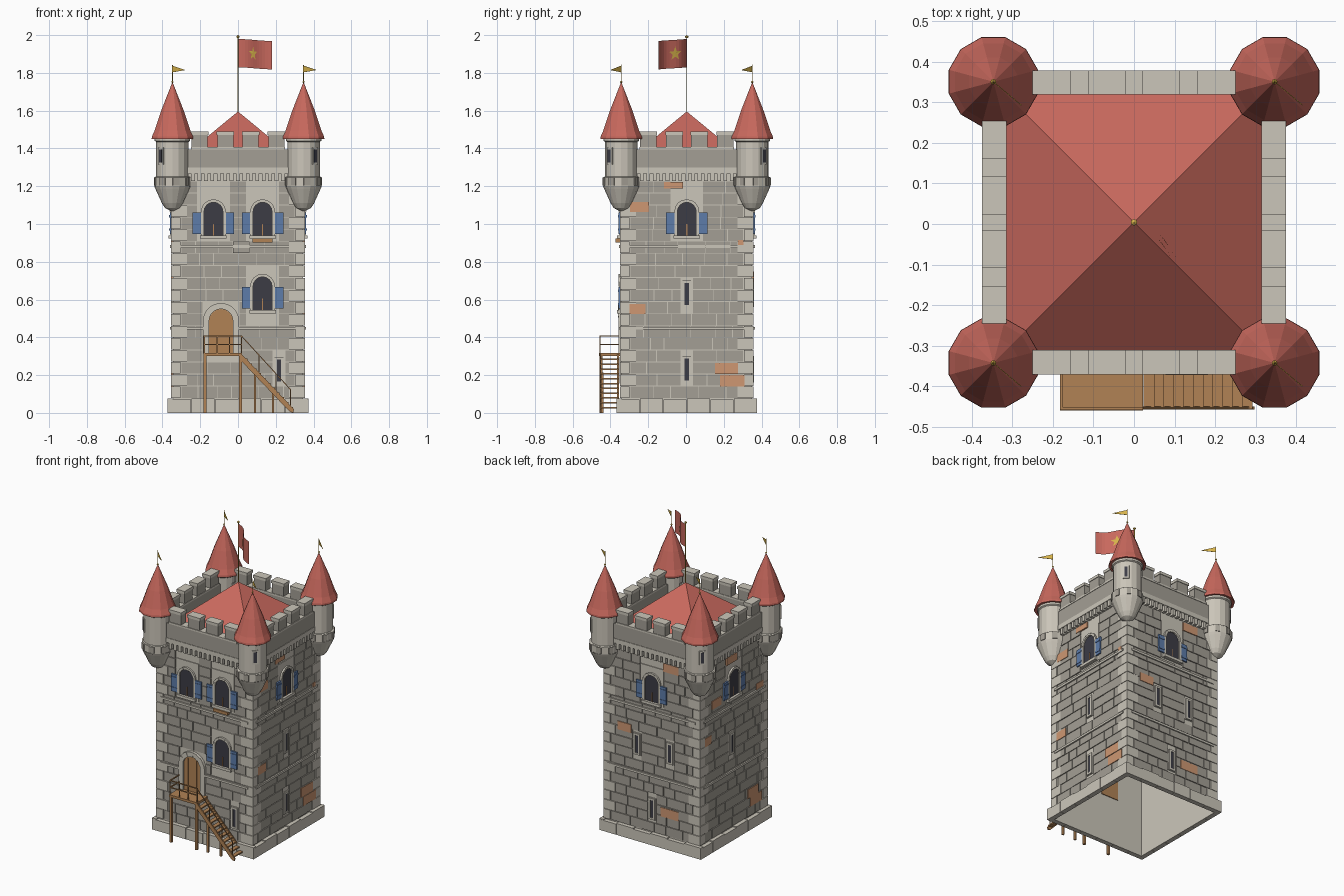
import bpy, bmesh, math, random
from mathutils import Matrix, Vector

random.seed(4)
COL = {
    "light_stone": (0.60, 0.565, 0.49), "grey_stone": (0.37, 0.345, 0.30),
    "brick": (0.62, 0.31, 0.17), "roof_red": (0.58, 0.14, 0.11),
    "wood": (0.44, 0.225, 0.09), "shutter_blue": (0.11, 0.20, 0.40),
    "dark_opening": (0.045, 0.045, 0.06), "gold": (0.68, 0.45, 0.07),
}
MAT = {}
for n, c in COL.items():
    MAT[n] = bpy.data.materials.new(n)
    MAT[n].diffuse_color = (*c, 1)
PARTS = {}
I = Matrix.Identity(4)


def part(name, mat):
    return PARTS.setdefault(name, (bmesh.new(), mat))[0]


def rot(deg):
    return Matrix.Rotation(math.radians(deg), 4, 'Z')


def prism(bm, pts, d0, d1, M=I):
    """Extrude a (u, z) outline between outward distances d0 and d1."""
    a = [bm.verts.new(M @ Vector((u, -d0, z))) for u, z in pts]
    b = [bm.verts.new(M @ Vector((u, -d1, z))) for u, z in pts]
    n = len(pts)
    bm.faces.new(a[::-1])
    bm.faces.new(b)
    for i in range(n):
        bm.faces.new((a[i], a[(i + 1) % n], b[(i + 1) % n], b[i]))


def box(bm, u0, u1, d0, d1, z0, z1, M=I):
    prism(bm, [(u0, z0), (u1, z0), (u1, z1), (u0, z1)], d0, d1, M)


def lathe(bm, prof, n, M=I):
    rings = [[bm.verts.new(M @ Vector((r * math.cos(2 * math.pi * i / n), r * math.sin(2 * math.pi * i / n), z)))
              for i in range(n)] for r, z in prof]
    for p, q in zip(rings, rings[1:]):
        for i in range(n):
            j = (i + 1) % n
            bm.faces.new((p[i], p[j], q[j], q[i]))


def arc(u, z, r, n=8):
    return [(u + r * math.cos(math.pi * i / n), z + r * math.sin(math.pi * i / n)) for i in range(n + 1)]


def arch_frame(bm, u, z0, spring, r, t, d, M, n=8):
    """Jambs and wedge stones around a round-headed opening."""
    for s in (-1, 1):
        a, b = sorted((u + s * r, u + s * (r + t)))
        box(bm, a, b, 0.343, d, z0, spring, M)
    p, q = arc(u, spring, r, n), arc(u, spring, r + t, n)
    for i in range(n):
        prism(bm, [p[i], q[i], q[i + 1], p[i + 1]], 0.343, d + 0.002 * (i % 2), M)


def free(lo, hi, z0, z1, rects):
    """Intervals of a row left over beside the openings."""
    spans = [(lo, hi)]
    for a, b, c, d in rects:
        if c < z1 - 0.01 and d > z0 + 0.01:
            spans = [s for x, y in spans for s in ((x, min(y, a)), (max(x, b), y)) if s[1] - s[0] > 0.012]
    return spans


# openings per face (front, right, back, left): windows, slits, brick patches as (u, z, w, h)
WINDOWS = [[(-0.13, 0.94), (0.13, 0.94), (0.13, 0.545)], [(0, 0.94)], [(0, 0.94)], [(0, 0.94)]]
SLITS = [[(0.217, 0.225)], [(0, 0.63), (0, 0.23)], [(-0.11, 0.63), (0.13, 0.63), (0, 0.23)], [(-0.02, 0.63)]]
PATCHES = [[],
           [(-0.25, 1.09, 0.1, 0.055), (-0.07, 1.205, 0.1, 0.035), (-0.26, 0.55, 0.085, 0.055),
            (0.21, 0.235, 0.12, 0.06), (0.24, 0.17, 0.13, 0.06), (0.285, 0.9, 0.03, 0.03)],
           [(0.14, 1.19, 0.11, 0.055), (-0.2, 0.72, 0.1, 0.055), (0.13, 0.23, 0.13, 0.06)],
           [(-0.02, 1.19, 0.11, 0.05), (-0.18, 0.96, 0.1, 0.055), (-0.27, 0.74, 0.07, 0.055),
            (0.2, 0.23, 0.11, 0.06), (0.23, 0.17, 0.12, 0.06), (0.27, 0.9, 0.07, 0.055)]]

light = part("wall_core", "light_stone")
for k in range(4):
    M = rot(90 * k)
    # hollow core wall
    box(light, -0.345, 0.345, 0.340, 0.345, 0, 1.33, M)
    rects = []
    # arched windows with shutters
    for u, z in WINDOWS[k]:
        rects.append((u - 0.085, u + 0.085, z - 0.03, z + 0.235))
        sp = z + 0.125
        box(part("window_surrounds", "light_stone"), u - 0.083, u + 0.083, 0.343, 0.350, z - 0.02, z + 0.23, M)
        prism(part("window_panes", "dark_opening"),
              [(u - 0.05, z), (u + 0.05, z)] + arc(u, sp, 0.05), 0.345, 0.352, M)
        arch_frame(part("window_frames", "light_stone"), u, z, sp, 0.05, 0.016, 0.360, M)
        box(part("window_sills", "light_stone"), u - 0.07, u + 0.07, 0.343, 0.368, z - 0.018, z, M)
        box(part("window_mullions", "wood"), u - 0.003, u + 0.003, 0.35, 0.354, z, z + 0.06, M)
        for s in (-1, 1):
            c = u + s * 0.088
            sh = part("shutters", "shutter_blue")
            box(sh, c - 0.022, c + 0.022, 0.350, 0.361, z + 0.008, z + 0.122, M)
            for zz in (0.025, 0.095):
                box(sh, c - 0.022, c + 0.022, 0.361, 0.364, z + zz, z + zz + 0.012, M)
    # arrow slits
    for u, z in SLITS[k]:
        rects.append((u - 0.032, u + 0.032, z - 0.075, z + 0.075))
        f = part("slit_frames", "light_stone")
        box(f, u - 0.03, u + 0.03, 0.343, 0.350, z - 0.072, z + 0.072, M)
        for s in (-1, 1):
            box(f, u + s * 0.017 - 0.006, u + s * 0.017 + 0.006, 0.345, 0.356, z - 0.068, z + 0.068, M)
            box(f, u - 0.023, u + 0.023, 0.345, 0.356, z + s * 0.064 - 0.006, z + s * 0.064 + 0.006, M)
        box(part("slit_openings", "dark_opening"), u - 0.011, u + 0.011, 0.345, 0.352, z - 0.058, z + 0.058, M)
    if k == 0:
        rects.append((-0.185, 0.005, 0.3, 0.59))
    # stone courses and corner quoins
    rh = 1.15 / 18
    for r in range(18):
        z0, z1 = 0.078 + r * rh, 0.078 + (r + 1) * rh
        for a, b in free(-0.30, 0.30, z0, z1, rects):
            x = a
            while x < b - 0.005:
                y = x + random.uniform(0.07, 0.15)
                if b - y < 0.04:
                    y = b
                box(part("wall_stones", "grey_stone"), x + 0.002, y - 0.002, 0.344,
                    0.350 + random.uniform(0, 0.003), z0 + 0.002, z1 - 0.002, M)
                x = y
        for s in (-1, 1):
            w = 0.085 if (r + (s > 0)) % 2 else 0.05
            a, b = sorted((s * 0.354, s * (0.354 - w)))
            box(part("quoins", "light_stone"), a, b, 0.343, 0.3545, z0 + 0.0015, z1 - 0.0015, M)
    # orange brick repairs
    for u, z, w, h in PATCHES[k]:
        box(part("brick_repairs", "brick"), u - w / 2, u + w / 2, 0.345, 0.3555, z - h / 2, z + h / 2, M)
    # string courses
    for z in (0.442, 0.874):
        for a, b in free(-0.32, 0.32, z - 0.011, z + 0.025, rects):
            box(part("string_courses", "light_stone"), a, b, 0.344, 0.360, z, z + 0.014, M)
    # plinth blocks
    for i in range(6):
        a = -0.372 + i * 0.124
        box(part("plinth", "light_stone"), a + 0.001, a + 0.123, 0.343, 0.372, 0, 0.07 + 0.006 * (i % 2), M)
    # corbel table
    for i in range(17):
        u = -0.272 + i * 0.034
        box(part("corbels", "light_stone"), u - 0.010, u + 0.010, 0.343, 0.372, 1.228, 1.272, M)
    box(part("corbel_band", "light_stone"), -0.315, 0.315, 0.343, 0.375, 1.268, 1.298, M)
    # parapet and battlements
    box(part("parapet", "grey_stone"), -0.315, 0.315, 0.317, 0.372, 1.298, 1.395, M)
    box(part("parapet_coping", "light_stone"), -0.25, 0.25, 0.315, 0.375, 1.395, 1.407, M)
    for c in (-0.2035, -0.0665, 0.0665, 0.2035):
        box(part("merlons", "grey_stone"), c - 0.043, c + 0.043, 0.318, 0.371, 1.407, 1.472, M)
        box(part("merlon_caps", "light_stone"), c - 0.0465, c + 0.0465, 0.315, 0.375, 1.472, 1.49, M)
    # corner turrets, built on the diagonal
    T = rot(90 * k - 45) @ Matrix.Translation((0, -0.4907, 0))
    tb = part("turrets", "light_stone")
    lathe(tb, [(0.001, 1.065), (0.04, 1.085), (0.056, 1.11), (0.09, 1.185), (0.096, 1.20)], 16, T)
    lathe(tb, [(0.096, 1.247), (0.086, 1.252), (0.086, 1.435), (0.094, 1.44), (0.094, 1.46)], 16, T)
    lathe(tb, [(0.094, 1.20), (0.094, 1.25)], 16, T)
    for i in range(8):
        w = random.uniform(0.012, 0.018)
        box(part("turret_band", "grey_stone" if k < 4 else ""), -w, w, 0.085, 0.0975, 1.203, 1.245, T @ rot(45 * i + 11.25))
    box(part("turret_slit_frames", "light_stone"), -0.019, 0.019, 0.08, 0.089, 1.315, 1.405, T)
    box(part("turret_slits", "dark_opening"), -0.010, 0.010, 0.08, 0.091, 1.325, 1.395, T)
    lathe(part("turret_roofs", "roof_red"), [(0.085, 1.455), (0.114, 1.45), (0.113, 1.462), (0.098, 1.495),
                                             (0.062, 1.60), (0.001, 1.75)], 12, T)
    # pennants on thin poles
    P = Matrix.Translation(T.translation)
    lathe(part("pennant_poles", "gold"), [(0.002, 1.74), (0.002, 1.84), (0.0005, 1.845)], 6, P)
    prism(part("pennants", "gold"), [(0, 1.838), (0.09, 1.815), (0, 1.803)], -0.001, 0.001, P @ rot(-40))
    lathe(part("pennant_knobs", "gold"), [(0.0005, 1.745), (0.007, 1.752), (0.0005, 1.76)], 8, P)

# main roof pyramid
lathe(part("main_roof", "roof_red"), [(0.317 * 2 ** 0.5, 1.335), (0.001, 1.595)], 4, rot(45))

# flag pole, finial and waving flag with star
lathe(part("flag_pole", "gold"), [(0.0025, 1.58), (0.0025, 1.99)], 6)
lathe(part("flag_finial", "gold"), [(0.0005, 1.982), (0.008, 1.988), (0.008, 1.994), (0.0005, 2.0)], 8)


def flag_pt(t, z, off=0):
    w = 0.013 * math.sin(2 * math.pi * t) + off
    return Vector((0.18 * t + 0.64 * w, -0.15 * t + 0.77 * w, z - 0.012 * t))


fb = part("flag", "roof_red")
for i in range(12):
    a, b = i / 12, (i + 1) / 12
    for off in (-0.001, 0.001):
        fb.faces.new([fb.verts.new(flag_pt(t, z, off)) for t, z in ((a, 1.83), (b, 1.83), (b, 1.98), (a, 1.98))])
sb = part("flag_star", "gold")
for off in (-0.005, 0.005):
    c = sb.verts.new(flag_pt(0.45, 1.907, off))
    rim = []
    for i in range(10):
        r, a = (0.038, 0.016)[i % 2], math.pi / 2 + i * math.pi / 5
        rim.append(sb.verts.new(flag_pt(0.45 + r * math.cos(a) / 0.234, 1.907 + r * math.sin(a), off)))
    for i in range(10):
        sb.faces.new((c, rim[i], rim[(i + 1) % 10]))

# arched door
prism(part("door", "wood"), [(-0.153, 0.315), (-0.027, 0.315)] + arc(-0.09, 0.487, 0.063), 0.335, 0.352)
for i in range(1, 4):
    u = -0.153 + i * 0.0315
    box(part("door_battens", "wood"), u - 0.002, u + 0.002, 0.35, 0.355, 0.315, 0.53)
arch_frame(part("door_arch", "light_stone"), -0.09, 0.315, 0.487, 0.063, 0.032, 0.362, I, 11)

# wooden landing, stair and railing
wood = part("landing", "wood")
box(wood, -0.183, 0.022, 0.352, 0.464, 0.300, 0.316)
for u in (-0.175, 0.012):
    box(part("landing_posts", "wood"), u - 0.008, u + 0.008, 0.445, 0.461, 0, 0.30)
for u, h in ((0.09, 0.215), (0.185, 0.115)):
    box(part("stair_posts", "wood"), u - 0.006, u + 0.006, 0.44, 0.452, 0, h)
for i in range(11):
    u, z = 0.024 + i * 0.0242, 0.287 - i * 0.0255
    box(part("stair_treads", "wood"), u, u + 0.026, 0.365, 0.460, z - 0.008, z)
for d in (0.36, 0.454):
    prism(part("stair_stringers", "wood"), [(0.02, 0.31), (0.02, 0.272), (0.272, 0.008), (0.292, 0.0), (0.297, 0.018)], d, d + 0.008)
rail = part("railing", "wood")
for z in (0.36, 0.405):
    box(rail, -0.182, 0.02, 0.456, 0.462, z, z + 0.006)
    box(rail, -0.182, -0.176, 0.352, 0.462, z, z + 0.006)
for u in (-0.179, -0.11, -0.045, 0.019):
    box(rail, u - 0.003, u + 0.003, 0.456, 0.462, 0.316, 0.41)
prism(rail, [(0.018, 0.411), (0.018, 0.404), (0.28, 0.118), (0.28, 0.125)], 0.456, 0.461)
for u in (0.11, 0.20, 0.277):
    box(rail, u - 0.0025, u + 0.0025, 0.456, 0.461, 0.31 - (u - 0.02) * 1.06, 0.406 - (u - 0.018) * 1.09)
# small planter under the upper right window
box(part("window_planter", "wood"), 0.078, 0.182, 0.352, 0.376, 0.902, 0.922)

# turn every part into an object
for name, (bm, mat) in PARTS.items():
    bmesh.ops.recalc_face_normals(bm, faces=bm.faces)
    me = bpy.data.meshes.new(name)
    bm.to_mesh(me)
    bm.free()
    me.materials.append(MAT[mat])
    ob = bpy.data.objects.new(name, me)
    ob.location.y = 0.004
    bpy.context.collection.objects.link(ob)
